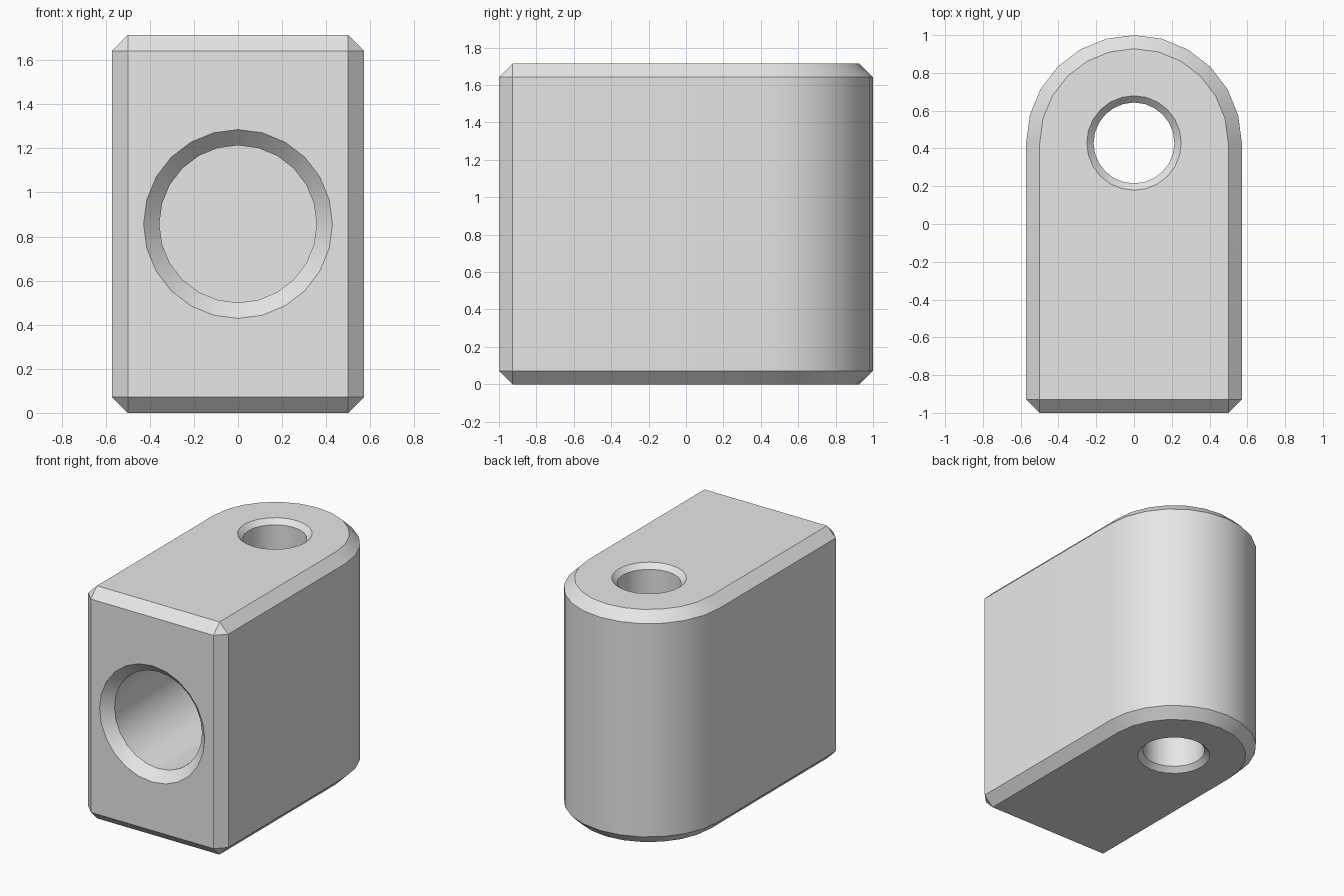
import bpy, bmesh
from math import sin, cos, pi, radians
from mathutils import Matrix

HALF_W, HEIGHT, CHAMFER = 0.571, 1.714, 0.0714
ARC_Y = 0.429
SEGMENTS = 24

cube = bpy.data.objects.get("Cube")
if cube:
    bpy.data.objects.remove(cube, do_unlink=True)

grey = bpy.data.materials.new("light_grey")
grey.use_nodes = True
colour = (0.8, 0.8, 0.8, 1)
grey.diffuse_color = colour
grey.node_tree.nodes["Principled BSDF"].inputs["Base Color"].default_value = colour


def make_object(name, bm):
    bmesh.ops.recalc_face_normals(bm, faces=bm.faces[:])
    mesh = bpy.data.meshes.new(name)
    bm.to_mesh(mesh)
    bm.free()
    mesh.materials.append(grey)
    obj = bpy.data.objects.new(name, mesh)
    bpy.context.collection.objects.link(obj)
    return obj


def turned_cutter(name, profile, matrix):
    """Solid of revolution about z from (radius, z) pairs, then placed."""
    bm = bmesh.new()
    rings = [[bm.verts.new((r * cos(2 * pi * i / SEGMENTS), r * sin(2 * pi * i / SEGMENTS), z))
              for i in range(SEGMENTS)] for r, z in profile]
    for low, high in zip(rings, rings[1:]):
        for i in range(SEGMENTS):
            j = (i + 1) % SEGMENTS
            bm.faces.new((low[i], low[j], high[j], high[i]))
    bm.faces.new(rings[0])
    bm.faces.new(rings[-1])
    bmesh.ops.transform(bm, matrix=matrix, verts=bm.verts[:])
    obj = make_object(name, bm)
    obj.hide_render = True
    return obj


# Block with a half-round back, extruded upwards
outline = [(-HALF_W, -1), (HALF_W, -1)]
outline += [(HALF_W * cos(pi * i / 12), ARC_Y + HALF_W * sin(pi * i / 12)) for i in range(13)]
bm = bmesh.new()
base = bm.faces.new([bm.verts.new((x, y, 0)) for x, y in outline])
top = bmesh.ops.extrude_face_region(bm, geom=[base])["geom"]
bmesh.ops.translate(bm, vec=(0, 0, HEIGHT),
                    verts=[v for v in top if isinstance(v, bmesh.types.BMVert)])
block = make_object("block", bm)

bevel = block.modifiers.new("edge_chamfer", "BEVEL")
bevel.width = CHAMFER
bevel.segments = 1
bevel.limit_method = "ANGLE"
bevel.angle_limit = radians(40)

# Upright pin hole, countersunk at both ends
R, FLARE, OVER = 0.214, 0.036, 0.05
pin_hole = turned_cutter(
    "pin_hole_cutter",
    [(R + FLARE + OVER, -OVER), (R, FLARE), (R, HEIGHT - FLARE),
     (R + FLARE + OVER, HEIGHT + OVER)],
    Matrix.Translation((0, ARC_Y, 0)))

# Wide blind bore in the front, with a chamfered mouth
BORE, DEPTH = 0.357, 1.07
bore = turned_cutter(
    "front_bore_cutter",
    [(BORE + CHAMFER + OVER, OVER), (BORE, -CHAMFER), (BORE, -DEPTH)],
    Matrix.Translation((0, -1, HEIGHT / 2)) @ Matrix.Rotation(pi / 2, 4, "X"))

for cutter in (pin_hole, bore):
    cut = block.modifiers.new(cutter.name, "BOOLEAN")
    cut.operation = "DIFFERENCE"
    cut.solver = "EXACT"
    cut.object = cutter

# Apply the cuts, drop the cutters and smooth the curved walls
bpy.ops.object.select_all(action="DESELECT")
bpy.context.view_layer.objects.active = block
block.select_set(True)
for modifier in list(block.modifiers):
    bpy.ops.object.modifier_apply(modifier=modifier.name)
for cutter in (pin_hole, bore):
    bpy.data.objects.remove(cutter, do_unlink=True)
bpy.ops.object.shade_smooth_by_angle(angle=radians(30))
